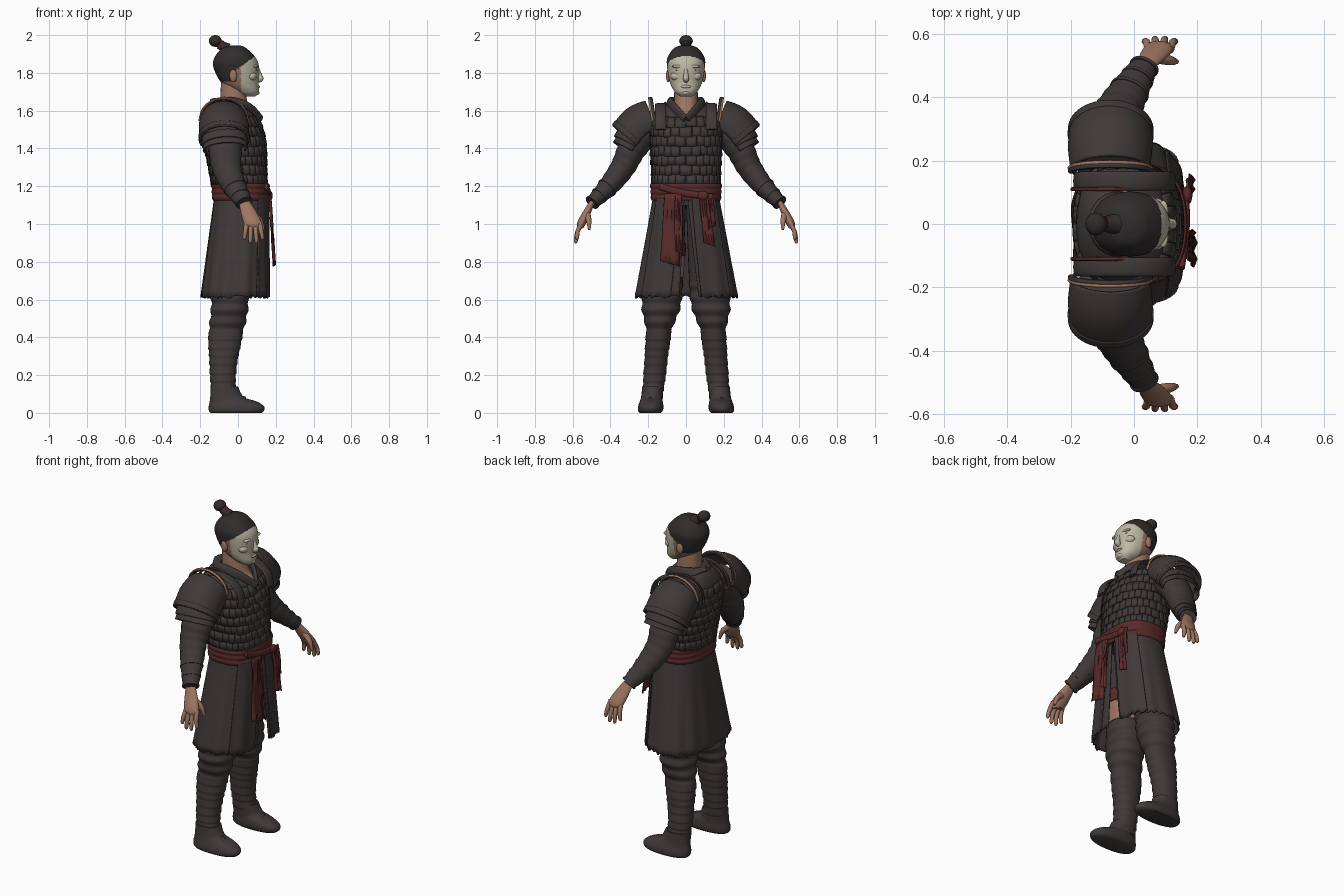
import bpy, bmesh, math, random
from mathutils import Vector, Matrix

random.seed(4)
if "Cube" in bpy.data.objects:
    bpy.data.objects.remove(bpy.data.objects["Cube"])

ALONG, ACROSS = Vector((1, 0, 0)), Vector((0, 1, 0))


def material(name, *rgb):
    made = bpy.data.materials.new(name)
    made.use_nodes = True
    made.diffuse_color = (*rgb, 1)
    made.node_tree.nodes["Principled BSDF"].inputs["Base Color"].default_value = (*rgb, 1)
    return made


DARK = material("dark armour and cloth", .05, .04, .04)
HAIR = material("black hair", .03, .025, .025)
SKIN = material("skin", .34, .18, .12)
PALE = material("pale face paint", .5, .48, .37)
LINE = material("face lines", .13, .11, .09)
RED = material("red sash", .1, .023, .023)
TRIM = material("tan trim", .36, .18, .11)


def finish(name, bm, materials, mirror=False, thickness=0, rule=None):
    """Turn a bmesh into a shaded object, mirrored or thickened if asked."""
    bmesh.ops.recalc_face_normals(bm, faces=bm.faces)
    if rule:
        for face in bm.faces:
            face.material_index = rule(face.calc_center_median())
    mesh = bpy.data.meshes.new(name)
    bm.to_mesh(mesh)
    bm.free()
    part = bpy.data.objects.new(name, mesh)
    bpy.context.collection.objects.link(part)
    for entry in materials:
        mesh.materials.append(entry)
    bpy.ops.object.select_all(action="DESELECT")
    part.select_set(True)
    bpy.context.view_layer.objects.active = part
    bpy.ops.object.shade_smooth_by_angle(angle=math.radians(45))
    if thickness:
        solid = part.modifiers.new("thickness", "SOLIDIFY")
        solid.thickness, solid.offset = thickness, 0
    if mirror:
        part.modifiers.new("mirror", "MIRROR").use_axis = (False, True, False)


def sheets(name, patches, materials, closed=False, **options):
    """Join grids of points into one mesh; closed grids are capped rings."""
    bm = bmesh.new()
    for rows in patches:
        grid = [[bm.verts.new(p) for p in row] for row in rows]
        count = len(rows[0])
        for low, high in zip(grid, grid[1:]):
            for i in range(count if closed else count - 1):
                j = (i + 1) % count
                bm.faces.new((low[i], low[j], high[j], high[i]))
        if closed:
            bm.faces.new(grid[0])
            bm.faces.new(grid[-1])
    finish(name, bm, materials, **options)


def spline(rows, steps):
    """Smooth curve through tuples of any length."""
    rows = [Vector(row) for row in rows]
    curve = []
    for i, (start, end) in enumerate(zip(rows, rows[1:])):
        leave = (end - rows[max(i - 1, 0)]) / 2
        arrive = (rows[min(i + 2, len(rows) - 1)] - start) / 2
        for step in range(steps):
            t = step / steps
            ease = t * t * (3 - 2 * t)
            curve.append(start * (1 - ease) + end * ease
                         + leave * (t * (1 - t) ** 2) - arrive * (t * t * (1 - t)))
    return curve + [rows[-1]]


def outline(row, angle, grow=0, square=2.5, centre=0):
    """Point on a rounded section given as height, back, front, half width."""
    z, back, front, half = row
    c, s = math.cos(angle), math.sin(angle)
    depth = math.copysign(abs(c) ** (2 / square), c)
    width = math.copysign(abs(s) ** (2 / square), s)
    return Vector(((back + front) / 2 + ((front - back) / 2 + grow) * depth,
                   centre + (half + grow) * width, z))


def loft(name, rows, materials, steps=5, sides=40, square=2.2,
         grow=lambda z: 0, centre=lambda z: 0, **options):
    rings = [[outline(row, i * math.tau / sides, grow(row[0]), square, centre(row[0]))
              for i in range(sides)] for row in spline(rows, steps)]
    sheets(name, [rings], materials, closed=True, **options)


def tube(name, points, radii, colour, flat=1, steps=5, sides=20, ref=ALONG,
         arc=None, wave=0, **options):
    """Sweep an oval along a path; an arc angle leaves the underside open."""
    if not isinstance(radii, tuple):
        radii = (radii,) * len(points)
    path = spline([(*p, r) for p, r in zip(points, radii)], steps)
    rings = []
    for i, spot in enumerate(path):
        before, after = path[max(i - 1, 0)], path[min(i + 1, len(path) - 1)]
        heading = Vector((after - before)[:3]).normalized()
        wide = (ref - heading * ref.dot(heading)).normalized()
        tall = wide.cross(heading)
        radius = spot[3] * (1 + wave * math.sin(i * 1.6))
        if arc:
            angles = [math.pi / 2 + arc * (2 * j / sides - 1) for j in range(sides + 1)]
        else:
            angles = [j * math.tau / sides for j in range(sides)]
        rings.append([Vector(spot[:3]) + radius * (wide * math.cos(a) + tall * flat * math.sin(a))
                      for a in angles])
    sheets(name, [rings], [colour], closed=not arc, **options)


def arch(x, y, z, reach, rise, lean=0):
    """Points of a half oval running from front to back over a shoulder."""
    turns = [math.pi * i / 6 for i in range(7)]
    return [(x + reach * math.cos(a), y + lean * math.sin(a), z + rise * math.sin(a)) for a in turns]


def blob(name, centre, size, colour, **options):
    bm = bmesh.new()
    bmesh.ops.create_uvsphere(bm, u_segments=20, v_segments=12, radius=1,
                              matrix=Matrix.Translation(centre) @ Matrix.Diagonal((*size, 1)))
    finish(name, bm, [colour], **options)


# Head: hair, bare skin and painted face by region
def head_region(c):
    if c.z > 1.822 + max(c.x, 0) * .75 or (c.z > 1.755 and c.x < -.01):
        return 0
    return 2 if c.x > .016 else 1


loft("head", [(1.674, .04, .09, .03), (1.7, -.02, .11, .06), (1.75, -.09, .108, .085),
              (1.83, -.13, .111, .1), (1.88, -.125, .094, .098), (1.93, -.085, .045, .065),
              (1.946, -.04, .01, .025)], [HAIR, SKIN, PALE], steps=12, sides=120, rule=head_region)
blob("ears", (-.025, .094, 1.785), (.02, .012, .034), SKIN, mirror=True)
tube("nose", [(.1, 0, 1.835), (.115, 0, 1.785), (.118, 0, 1.77), (.104, 0, 1.755)],
     (.008, .013, .017, .01), PALE)
blob("brows", (.092, .04, 1.834), (.016, .034, .009), PALE, mirror=True)
blob("cheeks", (.07, .046, 1.782), (.03, .036, .026), PALE, mirror=True)
blob("eyes", (.094, .04, 1.816), (.008, .017, .004), LINE, mirror=True)
blob("lips", (.105, 0, 1.727), (.011, .026, .009), PALE)
blob("mouth_line", (.109, 0, 1.728), (.008, .024, .002), LINE)
blob("chin", (.09, 0, 1.694), (.024, .026, .014), PALE)
KNOT = Vector((-.12, 0, 1.969))
CROWN = Vector((-.06, 0, 1.925))
tube("hair_stem", [CROWN, CROWN.lerp(KNOT, .5), KNOT], (.035, .024, .02), HAIR, ref=ACROSS)
tube("hair_tie", [CROWN.lerp(KNOT, .48), CROWN.lerp(KNOT, .6)], .026, RED, ref=ACROSS)
blob("top_knot", KNOT, (.034, .036, .031), HAIR)
loft("neck", [(1.53, .03, .12, .03), (1.58, -.06, .1, .045), (1.63, -.09, .055, .062),
              (1.77, -.09, .03, .06)], [SKIN])

# Torso and its rows of overlapping plates
TORSO = [(1.13, -.12, .148, .17), (1.3, -.15, .146, .177), (1.46, -.178, .138, .185),
         (1.56, -.18, .1, .18), (1.62, -.155, .045, .12), (1.65, -.12, 0, .075)]
loft("torso", TORSO, [DARK], square=2.5)
FINE = spline(TORSO, 16)


def on_torso(angle, z, grow):
    nearest = min(FINE, key=lambda row: abs(row[0] - z))
    return outline((z, *nearest[1:]), angle, grow)


plates = []
COLUMNS = 28
WIDTH = math.tau / COLUMNS
for row in range(7):
    for column in range(COLUMNS):
        start = (column + row % 2 / 2) * WIDTH
        base = 1.208 + row * .051 + random.uniform(-.004, .004)
        plates.append([[on_torso(start + WIDTH * .97 * j / 3, base + up * .055, .009 - .004 * up)
                        for j in range(4)] for up in (0, .5, 1)])
sheets("chest_plates", plates, [DARK], thickness=.006)
tube("collar", [(-.125, 0, 1.655), (-.08, .08, 1.65), (0, .085, 1.64), (.065, .058, 1.61),
                (.118, .005, 1.55)], .012, DARK, flat=2.2, ref=Vector((.4, .9, .2)), mirror=True)
tube("shoulder_straps", arch(-.03, .135, 1.5, .153, .132), .03, DARK, flat=.3, ref=ACROSS, mirror=True)
tube("red_cords", arch(-.08, .11, 1.53, .115, .112), .006, RED, sides=8, ref=ACROSS, mirror=True)

# Arms with creased sleeves, cuffs and ties
SHOULDER = Vector((-.075, .18, 1.52))
ELBOW = Vector((-.06, .335, 1.3))
FOREARM = Vector((-.02, .41, 1.2))
WRIST = Vector((.035, .5, 1.11))
tube("sleeves", [SHOULDER, SHOULDER.lerp(ELBOW, .5) + ACROSS * .02, ELBOW, FOREARM, WRIST],
     (.1, .09, .078, .064, .042), DARK, flat=.84, steps=9, sides=28, wave=.022, mirror=True)
for name, place, radius in [("cuff", .9, .048), ("wrist_tie", .5, .054), ("elbow_tie", .05, .065)]:
    tube(name, [FOREARM.lerp(WRIST, place), FOREARM.lerp(WRIST, place + .08)], radius, DARK,
         flat=.86, mirror=True)

# Shoulder guards: a rounded upper shell, two lower plates and a raised rim
DOME = [Vector((-.075, .172, 1.548)), Vector((-.075, .24, 1.515)), Vector((-.073, .3, 1.447))]
LOWER = [Vector((-.072, .28, 1.46)), Vector((-.067, .316, 1.395))]
GUARDS = [("upper_guard", DOME, (.12, .128, .125), .9),
          ("upper_guard_edge", [DOME[1].lerp(DOME[2], .7), DOME[2]], (.131, .13), .9),
          ("middle_guard", [LOWER[0], LOWER[0].lerp(LOWER[1], .6)], (.115, .118), .74),
          ("lower_guard", [LOWER[0].lerp(LOWER[1], .4), LOWER[1]], (.11, .114), .66)]
for name, path, radii, flat in GUARDS:
    tube(name, path, radii, DARK, flat=flat, sides=32, arc=2, thickness=.01, mirror=True)
tube("guard_rims", arch(-.075, .168, 1.545, .124, .118, .018), .01, DARK, sides=8,
     ref=ACROSS, mirror=True)
tube("guard_trims", arch(-.075, .177, 1.545, .129, .122, .018), .006, TRIM, sides=8,
     ref=ACROSS, mirror=True)

# Hands
PALM = Vector((.08, .555, 1))
tube("palms", [WRIST, WRIST.lerp(PALM, .55), PALM, PALM - Vector((0, 0, .02))],
     (.03, .042, .044, .03), SKIN, flat=.5, mirror=True)
for finger in range(4):
    side = finger - 1.5
    root = PALM + Vector((side * .022, -.005, .01))
    tip = Vector((.082 + side * .033, .588 - side * side * .004, .895 + side * side * .01))
    tube(f"fingers_{finger + 1}", [root, root.lerp(tip, .5) + ACROSS * .008, tip.lerp(root, .1), tip],
         (.014, .012, .01, .004), SKIN, sides=10, mirror=True)
tube("thumbs", [(.07, .525, 1.06), (.115, .515, 1.02), (.135, .512, .97)],
     (.018, .015, .007), SKIN, sides=10, mirror=True)


# Skirt: open at the front, with folds and a ragged hem
def skirt(name, first, last, slant_first, slant_last, grow, count, **options):
    rows = []
    ragged = [random.uniform(-.01, .008) for _ in range(count + 1)]
    for step in range(17):
        f = step / 16
        section = (1.16 - .545 * f, -.12 - .072 * f, .15 + .007 * f, .168 + .1 * f)
        start, end = first + slant_first * f, last + slant_last * f
        angles = [start + (end - start) * j / count for j in range(count + 1)]
        rows.append([outline(section, a, grow + .004 * f * math.sin(a * 13)) for a in angles])
    for spot, drop in zip(rows[-1], ragged):
        spot.z += drop
    sheets(name, [rows], [DARK], thickness=.008, **options)


skirt("skirt", .02, math.tau - .02, .16, -.06, 0, 120)
skirt("front_flaps", .1, .95, .12, 0, .01, 24, mirror=True)

# Belt, knot and hanging tails
loft("sash_belt", [(1.125, -.122, .15, .17), (1.215, -.127, .153, .176)], [RED], steps=20, sides=64,
     square=2.5, grow=lambda z: .011 + .005 * abs(math.sin((z - 1.125) * 105)))
blob("sash_knot", (.168, .09, 1.15), (.016, .03, .026), RED)
tube("sash_wrap", [(.15, -.14, 1.2), (.165, -.03, 1.168), (.165, .09, 1.15)], .01, RED, flat=1.8)
TAILS = [(-.075, -.01, .045, .79), (-.04, 0, .02, .85), (.09, .035, .025, .89), (.125, .01, .02, .98)]
for number, (y, lean, half, end) in enumerate(TAILS):
    rows = []
    for step in range(13):
        f = step / 12
        drop = (1.16 - end) * f
        ragged = random.uniform(-.02, .015) if f == 1 else 0
        rows.append([(.168 + drop * .065 + .006 * math.sin(c * 6 + f * 5),
                      y + lean * f + half * (.85 + .3 * f) * c, 1.16 - drop + ragged * c)
                     for c in (-1, -.5, 0, .5, 1)])
    sheets(f"sash_tail_{number + 1}", [rows], [RED], thickness=.006)


# Legs: loose trousers above wrapped shins, plus one bare thigh
def creases(z):
    if z < .43:
        return .005 * ((.43 - z) / .045 % 1)
    return .004 * math.sin(z * 95) if z < .68 else 0


loft("trouser_legs", [(.07, -.138, 0, .05), (.2, -.146, -.014, .057), (.4, -.155, .02, .064),
                      (.47, -.15, .038, .076), (.56, -.142, .054, .102), (.7, -.14, .06, .102),
                      (1.1, -.1, .1, .08)],
     [DARK], steps=24, sides=32, grow=creases, centre=lambda z: .185 - .095 * z, mirror=True)
loft("bare_thigh", [(.72, -.14, .066, .104), (.84, -.13, .08, .1)], [SKIN],
     centre=lambda z: .095 * z - .185)
loft("under_cloth", [(.83, -.135, .084, .104), (.9, -.12, .092, .1)], [RED],
     centre=lambda z: .095 * z - .185)

# Boots
loft("boots", [(0, -.145, .125, .056), (.012, -.154, .138, .066), (.035, -.155, .138, .067),
               (.06, -.15, .1, .061), (.085, -.147, .03, .056), (.14, -.146, 0, .056)],
     [DARK], square=2.3, centre=lambda z: .19 - .1 * z, mirror=True)
tube("boot_straps", [(.04, .13, .03), (.03, .187, .082), (.04, .245, .03)], .012, DARK,
     flat=.6, sides=10, mirror=True)
